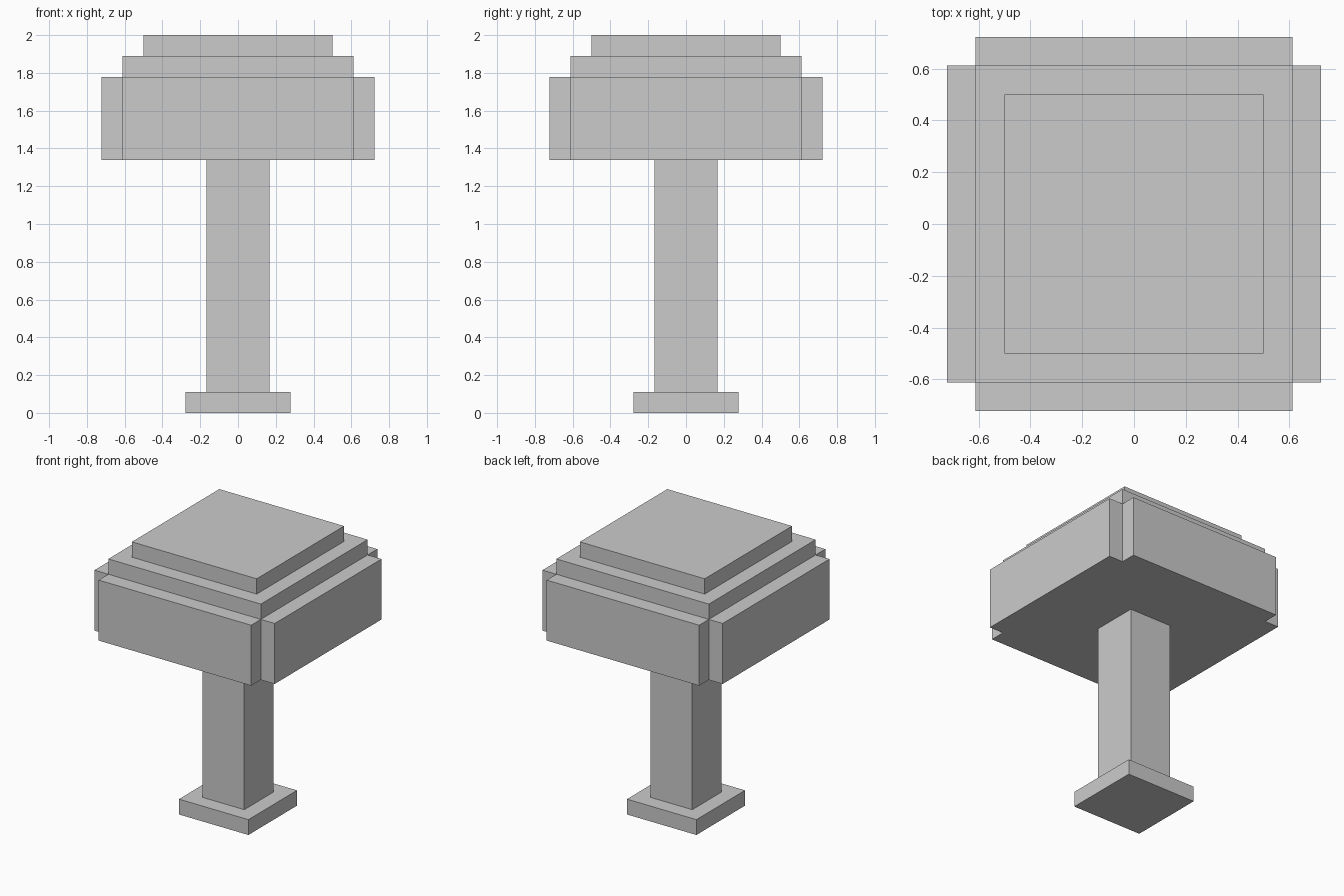
import bpy
from math import pi

if "Cube" in bpy.data.objects:
    bpy.data.objects.remove(bpy.data.objects["Cube"])


def box(name, half_x, half_y, z0, z1, centre=(0, 0), turn=0):
    """Flat-faced box given by half widths and a height range."""
    bpy.ops.mesh.primitive_cube_add(size=2)
    ob = bpy.context.object
    ob.name = name
    for v in ob.data.vertices:
        v.co.x = v.co.x * half_x + centre[0]
        v.co.y = v.co.y * half_y + centre[1]
        v.co.z = z1 if v.co.z > 0 else z0
    ob.rotation_euler.z = turn
    return ob


# Foot and stem
box("foot", 0.278, 0.278, 0, 0.111)
box("stem", 0.167, 0.167, 0.111, 1.34)

# Stepped cap
box("cap_core", 0.611, 0.611, 1.34, 1.889)
box("cap_top", 0.5, 0.5, 1.889, 2.0)

# Raised panel on each side of the cap
for i, side in enumerate(("front", "right", "back", "left")):
    box(f"cap_panel_{side}", 0.611, 0.0555, 1.34, 1.778,
        centre=(0, -0.6665), turn=i * pi / 2)
